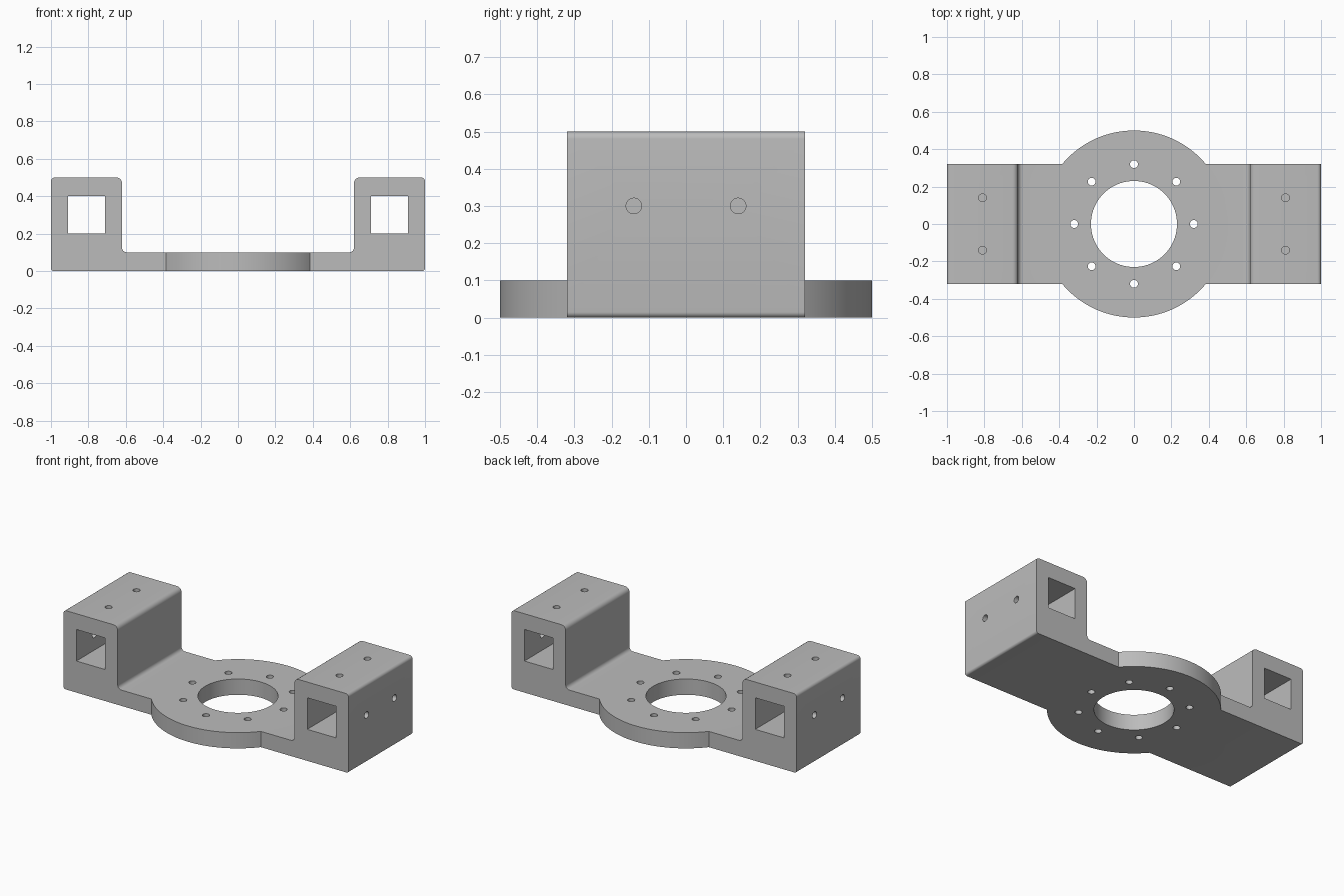
import bpy, bmesh
from math import pi, cos, sin, radians
from mathutils import Vector, Matrix

if "Cube" in bpy.data.objects:
    bpy.data.objects.remove(bpy.data.objects["Cube"], do_unlink=True)

grey = bpy.data.materials.new("plain_grey")
grey.use_nodes = True
colour = (0.5, 0.5, 0.5, 1)
grey.diffuse_color = colour
grey.node_tree.nodes["Principled BSDF"].inputs["Base Color"].default_value = colour


def to_object(name, bm):
    bmesh.ops.recalc_face_normals(bm, faces=bm.faces)
    mesh = bpy.data.meshes.new(name)
    bm.to_mesh(mesh)
    bm.free()
    mesh.materials.append(grey)
    obj = bpy.data.objects.new(name, mesh)
    bpy.context.collection.objects.link(obj)
    return obj


def rounded(corners, steps=6):
    """Replace each (x, z, radius) right-angled corner with a fillet."""
    points = []
    for i, (x, z, r) in enumerate(corners):
        p = Vector((x, z))
        a = (Vector(corners[i - 1][:2]) - p).normalized() * r
        b = (Vector(corners[(i + 1) % len(corners)][:2]) - p).normalized() * r
        for k in range(steps + 1):
            t = k / steps * pi / 2
            points.append(p + a * (1 - sin(t)) + b * (1 - cos(t)))
    return points


def add_cylinder(bm, radius, depth, centre, segments, turn=Matrix()):
    bmesh.ops.create_cone(bm, cap_ends=True, segments=segments, radius1=radius,
                          radius2=radius, depth=depth,
                          matrix=Matrix.Translation(centre) @ turn)


def add_box(bm, size, centre):
    bmesh.ops.create_cube(bm, size=1, matrix=Matrix.Translation(centre) @ Matrix.Diagonal((*size, 1)))


def apply_boolean(target, cutter, operation):
    mod = target.modifiers.new(operation, 'BOOLEAN')
    mod.operation, mod.solver, mod.object = operation, 'EXACT', cutter
    bpy.context.view_layer.objects.active = target
    bpy.ops.object.modifier_apply(modifier=mod.name)
    bpy.data.objects.remove(cutter, do_unlink=True)


# Strap with a raised block at each end, swept across the width
half = [(1, 0, 0.015), (1, 0.5, 0.02), (0.62, 0.5, 0.03), (0.62, 0.1, 0.025)]
outline = rounded(half + [(-x, z, r) for x, z, r in reversed(half)])
bm = bmesh.new()
face = bm.faces.new([bm.verts.new((p.x, -0.32, p.y)) for p in outline])
sweep = bmesh.ops.extrude_face_region(bm, geom=[face])["geom"]
bmesh.ops.translate(bm, vec=(0, 0.64, 0), verts=[v for v in sweep if isinstance(v, bmesh.types.BMVert)])
bracket = to_object("mounting_bracket", bm)

# Round centre plate
bm = bmesh.new()
add_cylinder(bm, 0.5, 0.1, (0, 0, 0.05), 128)
apply_boolean(bracket, to_object("centre_plate", bm), 'UNION')

# Central bore, ring of bolt holes, square channels and screw holes
bm = bmesh.new()
add_cylinder(bm, 0.23, 0.3, (0, 0, 0.05), 96)
for i in range(8):
    a = i * pi / 4
    add_cylinder(bm, 0.021, 0.3, (0.32 * cos(a), 0.32 * sin(a), 0.05), 24)
for side in (-1, 1):
    add_box(bm, (0.2, 1, 0.2), (side * 0.81, 0, 0.3))
apply_boolean(bracket, to_object("bore_cutter", bm), 'DIFFERENCE')

bm = bmesh.new()
for side in (-1, 1):
    for y in (-0.14, 0.14):
        add_cylinder(bm, 0.021, 0.2, (side * 0.81, y, 0.45), 24)
        add_cylinder(bm, 0.021, 0.2, (side * 0.96, y, 0.3), 24, Matrix.Rotation(pi / 2, 4, 'Y'))
apply_boolean(bracket, to_object("screw_cutter", bm), 'DIFFERENCE')

bpy.ops.object.select_all(action='DESELECT')
bracket.select_set(True)
bpy.context.view_layer.objects.active = bracket
bpy.ops.object.shade_smooth_by_angle(angle=radians(30))
